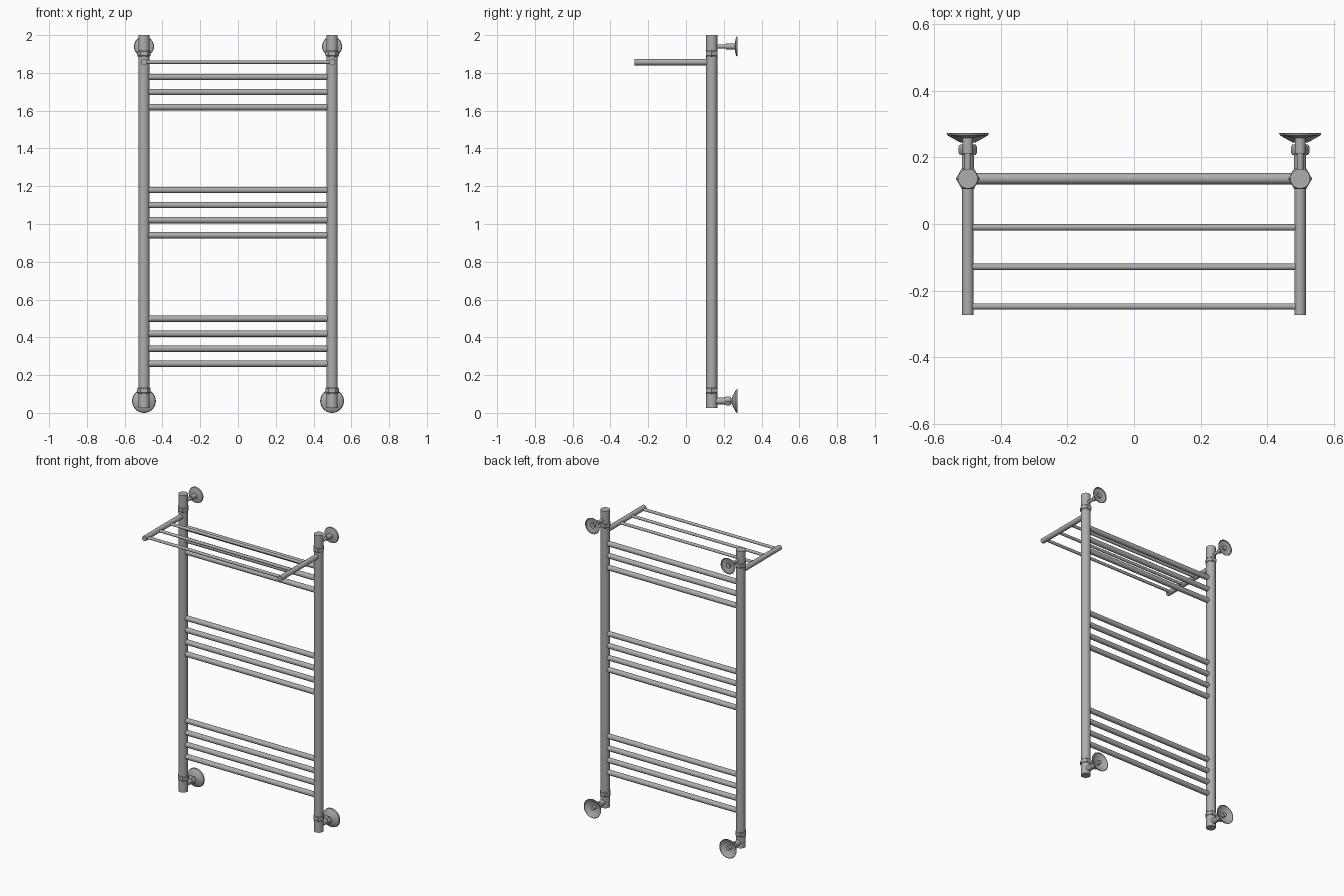
import bpy, bmesh, math
from mathutils import Vector

if "Cube" in bpy.data.objects:
    bpy.data.objects.remove(bpy.data.objects["Cube"])

AXES = {  # u, v, direction
    'X': (Vector((0, 1, 0)), Vector((0, 0, 1)), Vector((1, 0, 0))),
    'Y': (Vector((1, 0, 0)), Vector((0, 0, 1)), Vector((0, 1, 0))),
    'Z': (Vector((1, 0, 0)), Vector((0, 1, 0)), Vector((0, 0, 1))),
}

# dark grey metal
metal = bpy.data.materials.new("dark_grey_metal")
metal.diffuse_color = (0.42, 0.42, 0.42, 1)
metal.use_nodes = True
metal.node_tree.nodes["Principled BSDF"].inputs["Base Color"].default_value = metal.diffuse_color


def lathe(name, profile, origin, axis, segs=24):
    """Revolve (radius, distance) points about an axis; radius 0 closes the end."""
    u, v, d = AXES[axis]
    o = Vector(origin)
    bm = bmesh.new()
    rings = []
    for r, t in profile:
        if r == 0:
            rings.append([bm.verts.new(o + d * t)])
        else:
            angles = [2 * math.pi * i / segs for i in range(segs)]
            rings.append([bm.verts.new(o + d * t + (u * math.cos(a) + v * math.sin(a)) * r)
                          for a in angles])
    for a, b in zip(rings, rings[1:]):
        for i in range(segs):
            j = (i + 1) % segs
            quad = [a[i % len(a)], a[j % len(a)], b[j % len(b)], b[i % len(b)]]
            bm.faces.new(list(dict.fromkeys(quad)))
    bmesh.ops.recalc_face_normals(bm, faces=bm.faces)
    mesh = bpy.data.meshes.new(name)
    bm.to_mesh(mesh)
    bm.free()
    mesh.materials.append(metal)
    ob = bpy.data.objects.new(name, mesh)
    bpy.context.collection.objects.link(ob)
    bpy.ops.object.select_all(action='DESELECT')
    ob.select_set(True)
    bpy.context.view_layer.objects.active = ob
    bpy.ops.object.shade_smooth_by_angle(angle=math.radians(30))
    return ob


def rod(name, r, start, end, origin, axis, segs=24):
    return lathe(name, [(0, start), (r, start), (r, end), (0, end)], origin, axis, segs)


def hex_nut(name, r, start, end, origin, axis):
    c, k = 0.007, r * 0.84  # chamfered ends
    return lathe(name, [(0, start), (k, start), (r, start + c), (r, end - c), (k, end), (0, end)],
                 origin, axis, 6)


PX, PY = 0.498, 0.136   # post position
SHELF_Z = 1.857

for side, x in (("left", -PX), ("right", PX)):
    # upright post and the fittings at its ends
    rod(f"{side}_post", 0.0295, 0.125, 1.895, (x, PY, 0), 'Z', 32)
    hex_nut(f"{side}_upper_hex_nut", 0.036, 1.885, 1.92, (x, PY, 0), 'Z')
    hex_nut(f"{side}_lower_hex_nut", 0.036, 0.10, 0.135, (x, PY, 0), 'Z')
    rod(f"{side}_upper_tee", 0.0295, 1.91, 2.0, (x, PY, 0), 'Z', 32)
    rod(f"{side}_lower_tee", 0.0295, 0.027, 0.11, (x, PY, 0), 'Z', 32)

    # upper wall bracket: thin stem, sleeve and shallow dish
    z = 1.94
    rod(f"{side}_upper_stem", 0.010, 0.15, 0.215, (x, 0, z), 'Y')
    rod(f"{side}_upper_sleeve", 0.016, 0.212, 0.271, (x, 0, z), 'Y')
    lathe(f"{side}_upper_wall_dish", [(0.015, 0.258), (0.050, 0.265), (0.053, 0.272),
                                      (0.050, 0.272), (0.047, 0.268), (0.015, 0.262)],
          (x, 0, z), 'Y', 32)

    # lower wall bracket: pipe, hex nut and conical dish
    z = 0.063
    rod(f"{side}_lower_stem", 0.018, 0.15, 0.212, (x, 0, z), 'Y')
    hex_nut(f"{side}_lower_union_nut", 0.028, 0.207, 0.238, (x, 0, z), 'Y')
    rod(f"{side}_lower_nipple", 0.013, 0.235, 0.271, (x, 0, z), 'Y')
    lathe(f"{side}_lower_wall_dish", [(0.013, 0.244), (0.024, 0.245), (0.060, 0.265), (0.063, 0.272),
                                      (0.059, 0.272), (0.056, 0.267), (0.023, 0.249), (0.013, 0.248)],
          (x, 0, z), 'Y', 32)

    # shelf arm
    rod(f"{side}_shelf_arm", 0.0168, -0.272, 0.115, (x, 0, SHELF_Z), 'Y')

# heated rungs in three groups
groups = (("lower", 0.260, 4), ("middle", 0.941, 4), ("upper", 1.619, 3))
for label, z0, count in groups:
    for i in range(count):
        rod(f"{label}_rung_{i + 1}", 0.017, -0.476, 0.476, (0, PY, z0 + 0.0797 * i), 'X')

# shelf bars
for i in range(3):
    rod(f"shelf_bar_{i + 1}", 0.0095, -0.487, 0.487, (0, -0.01 - 0.1185 * i, SHELF_Z), 'X', 20)
